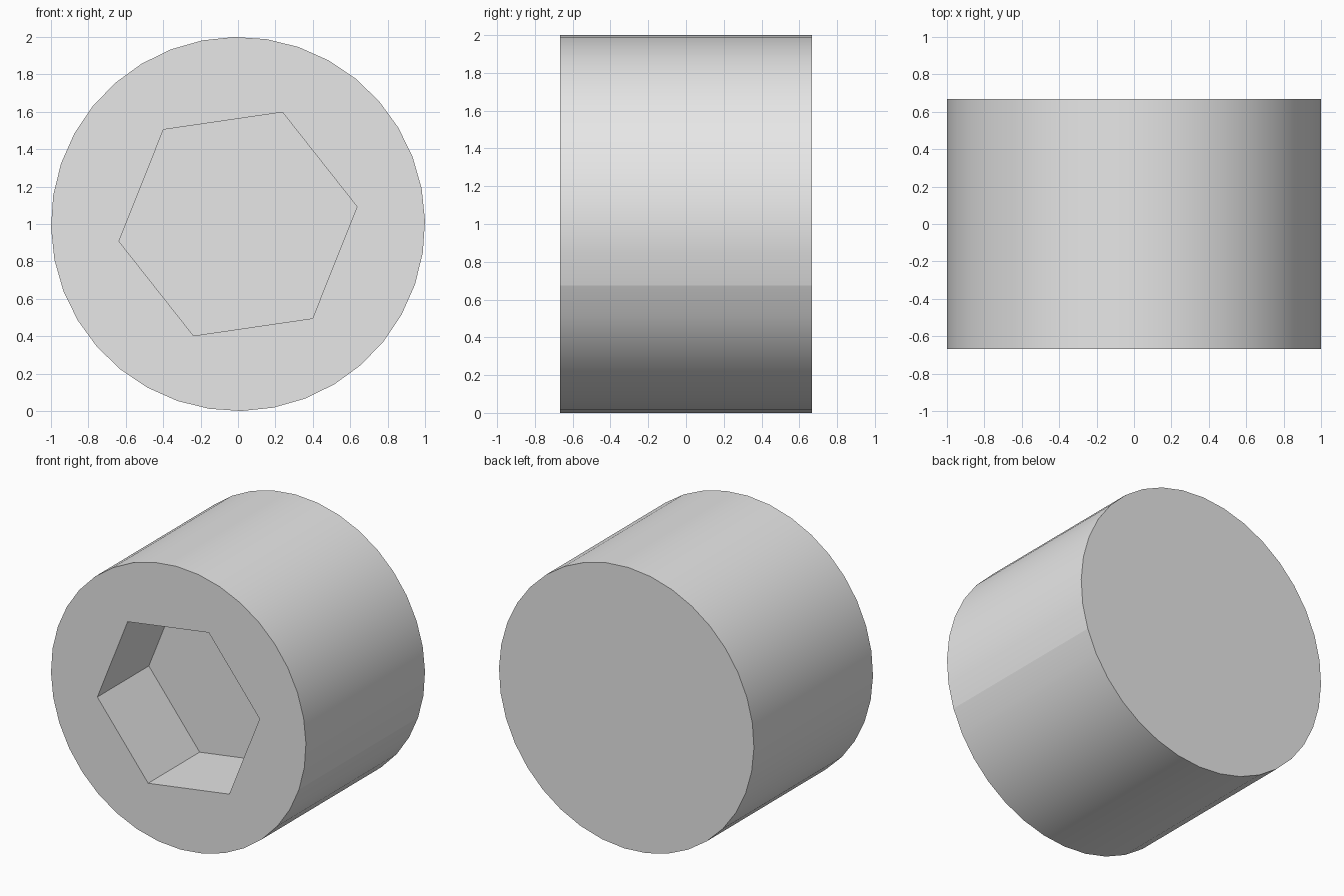
import bpy
import bmesh
from math import cos, sin, radians, tau

if "Cube" in bpy.data.objects:
    bpy.data.objects.remove(bpy.data.objects["Cube"])

HALF_LENGTH = 0.667
SOCKET_FLOOR = -0.09

grey = bpy.data.materials.new("plain grey")
grey.use_nodes = True
grey.diffuse_color = (0.8, 0.8, 0.8, 1)
grey.node_tree.nodes["Principled BSDF"].inputs["Base Color"].default_value = (0.8, 0.8, 0.8, 1)

bm = bmesh.new()


def ring(sides, radius, start, y):
    """Regular polygon in the xz plane; returns its corners and edges."""
    angles = [radians(start) + tau * i / sides for i in range(sides)]
    verts = [bm.verts.new((radius * cos(a), y, 1 + radius * sin(a))) for a in angles]
    edges = [bm.edges.new((verts[i - 1], verts[i])) for i in range(sides)]
    return verts, edges


def wall(a, b, smooth):
    """Quads joining two rings with the same number of corners."""
    for i in range(len(a)):
        face = bm.faces.new((a[i - 1], a[i], b[i], b[i - 1]))
        face.smooth = smooth


# Round body with a closed back
front, front_edges = ring(36, 1, 1, -HALF_LENGTH)
back, _ = ring(36, 1, 1, HALF_LENGTH)
wall(front, back, True)
bm.faces.new(back)

# Hexagonal socket sunk into the front
mouth, mouth_edges = ring(6, 0.643, 8.3, -HALF_LENGTH)
floor, _ = ring(6, 0.643, 8.3, SOCKET_FLOOR)
wall(mouth, floor, False)
bm.faces.new(floor)

# Flat front face around the socket mouth
bmesh.ops.triangle_fill(bm, use_beauty=True, use_dissolve=False,
                        edges=front_edges + mouth_edges)
bmesh.ops.recalc_face_normals(bm, faces=bm.faces)

# Crisp rims and socket corners, plus one shading seam along the side
for edge in bm.edges:
    if edge.is_manifold and edge.calc_face_angle() > radians(30):
        edge.smooth = False
bm.edges.get((front[-2], back[-2])).smooth = False

mesh = bpy.data.meshes.new("socket_head")
bm.to_mesh(mesh)
bm.free()
mesh.materials.append(grey)
head = bpy.data.objects.new("socket_head", mesh)
bpy.context.collection.objects.link(head)
